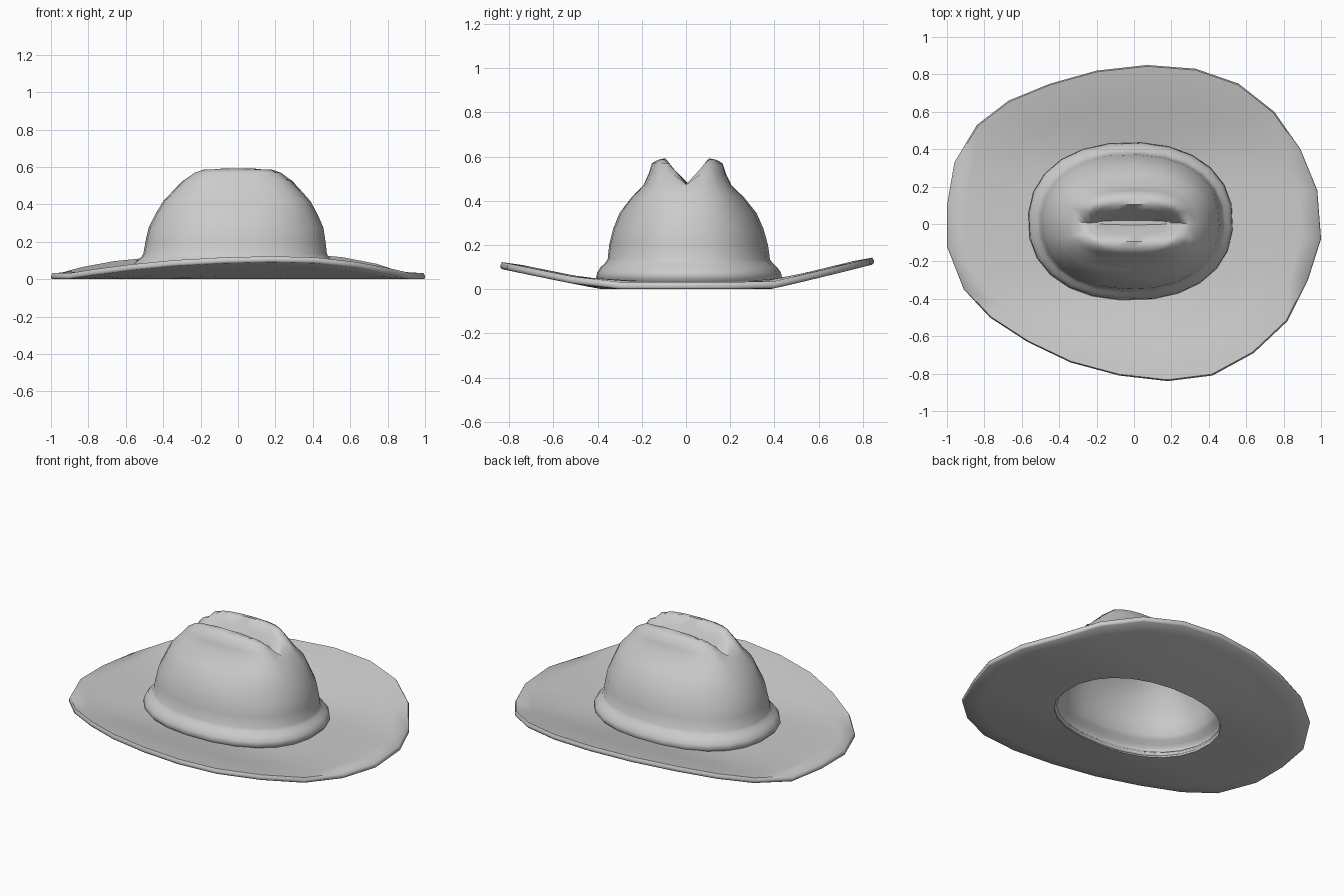
import bpy, math

if "Cube" in bpy.data.objects:
    bpy.data.objects.remove(bpy.data.objects["Cube"])

N = 24
ANG = [math.radians(15 * i - 5) for i in range(N)]


def spow(v, p):
    return math.copysign(abs(v) ** p, v)


def oval(rx, ry, cx=0, cy=0, p=0.9, shift=0):
    # slightly squared oval sampled at the shared angles
    return [(cx + rx * spow(math.cos(a + shift), p),
             cy + ry * spow(math.sin(a + shift), p)) for a in ANG]


def loft(name, rings, closed=False, cap=False):
    verts = [v for r in rings for v in r]
    faces = []
    m = len(rings)
    for k in range(m if closed else m - 1):
        a, b = k * N, ((k + 1) % m) * N
        for i in range(N):
            j = (i + 1) % N
            faces.append((a + i, a + j, b + j, b + i))
    if cap:
        # bridge the last, flattened ring lengthwise (crease floor)
        b = (m - 1) * N
        for k in range(N // 2):
            q = [b + k, b + k + 1, b + (N - k - 1) % N, b + (N - k) % N]
            q = list(dict.fromkeys(q))
            if len(q) > 2:
                faces.append(q)
    me = bpy.data.meshes.new(name)
    me.from_pydata(verts, [], faces)
    me.update()
    ob = bpy.data.objects.new(name, me)
    bpy.context.collection.objects.link(ob)
    bpy.ops.object.select_all(action='DESELECT')
    bpy.context.view_layer.objects.active = ob
    ob.select_set(True)
    bpy.ops.object.shade_smooth_by_angle(angle=math.radians(60))
    return ob


# Brim: hand-cut outline blended to the oval head opening
rim = [(1, -.08), (.98, .18), (.89, .4), (.75, .6), (.56, .75), (.33, .83),
       (.07, .85), (-.2, .82), (-.45, .75), (-.67, .66), (-.84, .53), (-.96, .33),
       (-1, .1), (-1, -.12), (-.91, -.35), (-.77, -.5), (-.57, -.63), (-.34, -.74),
       (-.08, -.81), (.18, -.84), (.42, -.81), (.64, -.69), (.82, -.52), (.93, -.3)]
hole = oval(.50, .375, -.015, .012)


def brim_z(y):
    # front and back edges turn up
    s = max(0, (abs(y) - .38) / .46)
    return (.11 if y > 0 else .092) * s ** 1.05


def brim_ring(t, dz):
    pts = [(h[0] + (r[0] - h[0]) * t, h[1] + (r[1] - h[1]) * t)
           for h, r in zip(hole, rim)]
    return [(x, y, brim_z(y) + dz) for x, y in pts]


section = [(1, .018), (.985, .032), (.8, .038), (.55, .038), (.25, .034), (0, .032),
           (0, 0), (.25, 0), (.55, .001), (.8, .001), (.985, 0), (1, .006)]
loft("brim", [brim_ring(t, dz) for t, dz in section], closed=True)

# Crown: rings of (rx, ry, z), rolled band at the base, ridges and crease on top
profile = [(.505, .38, .004), (.53, .405, .03), (.548, .422, .05), (.545, .417, .075),
           (.525, .40, .10), (.502, .38, .118), (.492, .368, .135), (.482, .36, .20),
           (.468, .34, .275), (.435, .31, .345), (.395, .255, .415), (.345, .212, .47),
           (.30, .185, .525), (.255, .16, .57), (.235, .13, .586), (.225, .10, .592),
           (.22, .065, .54), (.21, .03, .485), (.19, .012, .455)]
rings = []
for rx, ry, z in profile:
    f = 1 - z / .6
    p = .9 if z < .4 else .75
    pts = oval(rx, ry, -.02 * f, .005 + .01 * f, p, .09 * (1 - f))
    ring = []
    for x, y in pts:
        h = z
        if z > .45:
            # the lengthwise crease cuts the ends of the upper rings
            h = min(z, .47 + 1.25 * abs(y - .005))
            # shallow dents along the outer sides of the ridges
            if z < .53:
                y *= 1 - .06 * max(0, 1 - (x / .28) ** 2)
        ring.append((x, y, h))
    rings.append(ring)
crown = loft("crown", rings, cap=True)
sol = crown.modifiers.new("felt", 'SOLIDIFY')
sol.thickness = .022
sol.offset = -1
